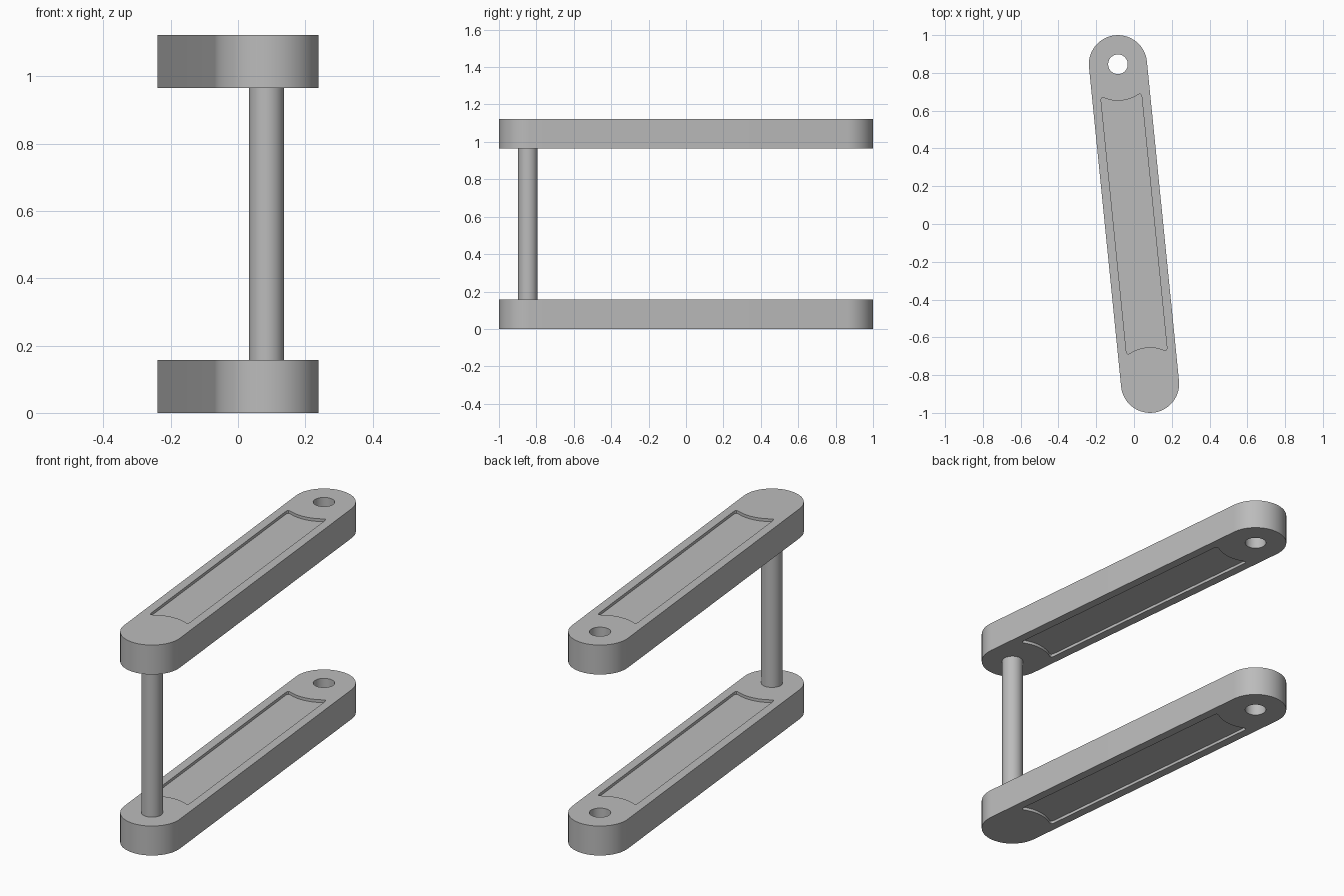
import bpy, bmesh
from math import sin, cos, pi, sqrt, asin, radians
from mathutils import Vector, Matrix

cube = bpy.data.objects.get("Cube")
if cube:
    bpy.data.objects.remove(cube)

TILT = Matrix.Rotation(radians(5.74), 4, "Z")   # arms lean in plan
REACH, RADIUS, THICK = 0.85, 0.154, 0.157       # half pin spacing, end radius, thickness
PIN, RISE, DEPTH = 0.052, 0.965, 0.015          # pin radius, upper arm height, pocket depth

grey = bpy.data.materials.new("plain grey")
grey.use_nodes = True
grey.diffuse_color = (0.5, 0.5, 0.5, 1)
grey.node_tree.nodes["Principled BSDF"].inputs["Base Color"].default_value = grey.diffuse_color


def arc(cx, cy, r, start, end, steps):
    return [(cx + r * cos(start + (end - start) * i / steps),
             cy + r * sin(start + (end - start) * i / steps)) for i in range(steps + 1)]


def extrude(name, outline, z0, z1):
    """Solid prism from a counter-clockwise outline."""
    bm = bmesh.new()
    face = bm.faces.new([bm.verts.new((x, y, z0)) for x, y in outline])
    top = bmesh.ops.extrude_face_region(bm, geom=[face])["geom"]
    bmesh.ops.translate(bm, vec=(0, 0, z1 - z0),
                        verts=[g for g in top if isinstance(g, bmesh.types.BMVert)])
    bmesh.ops.recalc_face_normals(bm, faces=bm.faces)
    bm.transform(TILT)
    mesh = bpy.data.meshes.new(name)
    bm.to_mesh(mesh)
    bm.free()
    mesh.materials.append(grey)
    obj = bpy.data.objects.new(name, mesh)
    bpy.context.collection.objects.link(obj)
    return obj


def select(obj):
    bpy.ops.object.select_all(action="DESELECT")
    obj.select_set(True)
    bpy.context.view_layer.objects.active = obj


def carve(obj, cutter):
    select(obj)
    mod = obj.modifiers.new("carve", "BOOLEAN")
    mod.operation, mod.solver, mod.object = "DIFFERENCE", "EXACT", cutter
    bpy.ops.object.modifier_apply(modifier=mod.name)
    bpy.data.objects.remove(cutter)


def round_corners(points, corners, r):
    """Replace the listed corner points with small curved fillets."""
    result = []
    for i, p in enumerate(points):
        if i not in corners:
            result.append(p)
            continue
        p = Vector(p)
        a = p + (Vector(points[i - 1]) - p).normalized() * r
        b = p + (Vector(points[(i + 1) % len(points)]) - p).normalized() * r
        for k in range(7):
            t = k / 6
            result.append(tuple(a * (1 - t) ** 2 + p * 2 * t * (1 - t) + b * t * t))
    return result


def pocket_outline(half=0.108, r=0.193, fillet=0.025):
    """Long pocket whose ends are hollowed concentric with the pins."""
    sweep = asin(half / r)
    keep = sweep * 0.75
    corner_y = REACH - sqrt(r * r - half * half)
    back = ([(half, corner_y)]
            + arc(0, REACH, r, -pi / 2 + keep, -pi / 2 - keep, 14)
            + [(-half, corner_y)])
    front = [(-x, -y) for x, y in back]
    n = len(back)
    return round_corners(back + front, {0, n - 1, n, 2 * n - 1}, fillet)


# Two identical arms with a pin hole and a pocket on each face
stadium = arc(0, REACH, RADIUS, 0, pi, 32) + arc(0, -REACH, RADIUS, pi, 2 * pi, 32)
hole = arc(0, REACH, PIN, 0, 2 * pi, 40)[:-1]
for name, z in (("lower_arm", 0), ("upper_arm", RISE)):
    arm = extrude(name, stadium, z, z + THICK)
    carve(arm, extrude("hole_cutter", hole, z - 0.1, z + THICK + 0.1))
    carve(arm, extrude("top_pocket_cutter", pocket_outline(), z + THICK - DEPTH, z + THICK + 0.1))
    carve(arm, extrude("bottom_pocket_cutter", pocket_outline(), z - 0.1, z + DEPTH))
    select(arm)
    bpy.ops.object.shade_smooth_by_angle(angle=radians(30))

# Pin joining the front ends of the arms
pin = extrude("pin", arc(0, -REACH, PIN, 0, 2 * pi, 40)[:-1], THICK, RISE)
select(pin)
bpy.ops.object.shade_smooth_by_angle(angle=radians(30))
